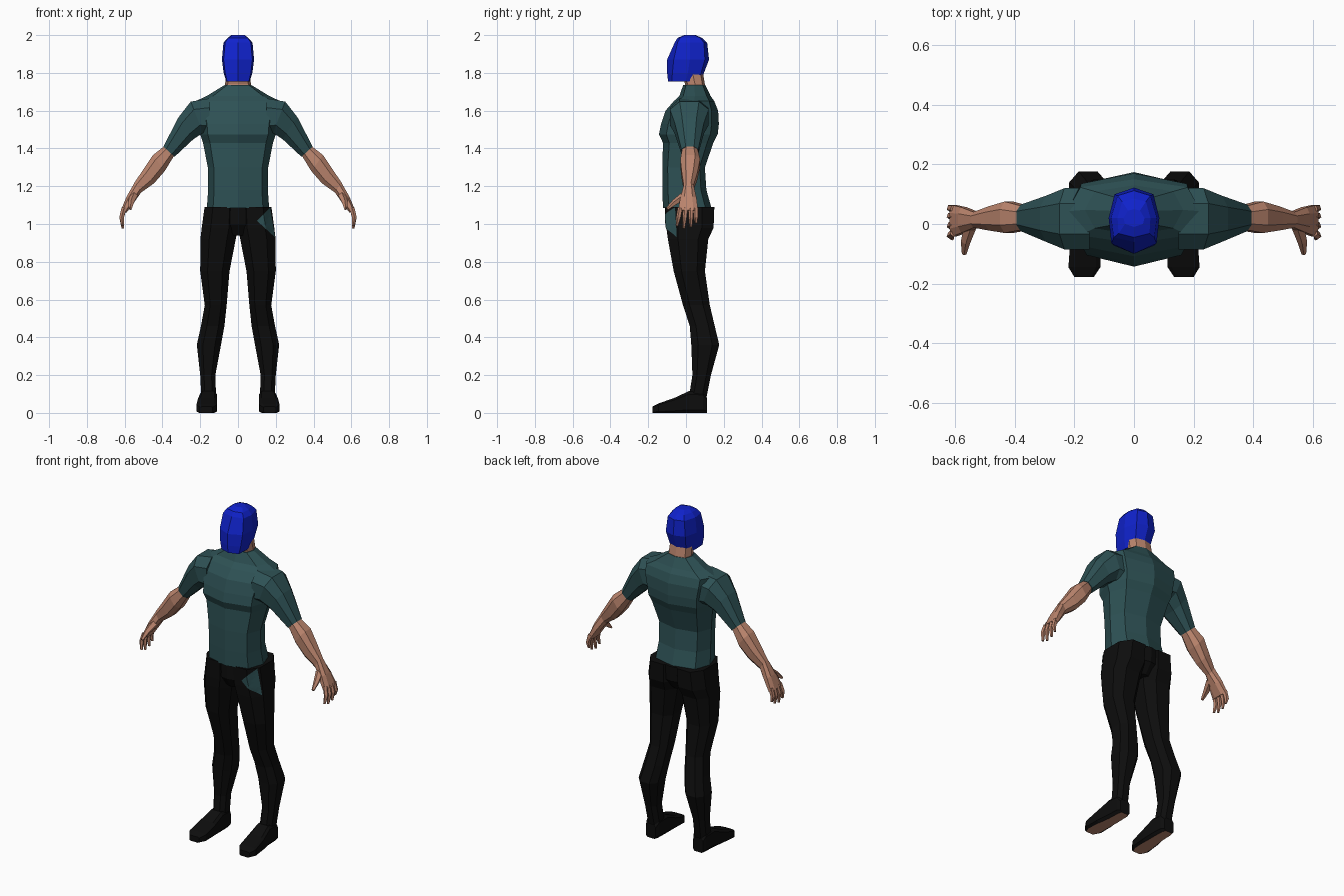
import bpy, bmesh
from math import sin, cos, tau
from mathutils import Vector
from mathutils.bvhtree import BVHTree

cube = bpy.data.objects.get("Cube")
if cube:
    bpy.data.objects.remove(cube)


def material(name, rgb):
    m = bpy.data.materials.new(name)
    m.use_nodes = True
    m.diffuse_color = (*rgb, 1)
    m.node_tree.nodes["Principled BSDF"].inputs["Base Color"].default_value = (*rgb, 1)
    return m


SKIN = material("skin", (0.5, 0.235, 0.155))
TEAL = material("teal_cloth", (0.027, 0.083, 0.09))
BLACK = material("black_cloth", (0.004, 0.004, 0.004))
BLUE = material("blue_mask", (0.005, 0.016, 0.6))


def finish(bm, name, mats):
    me = bpy.data.meshes.new(name)
    bm.to_mesh(me)
    bm.free()
    for m in mats:
        me.materials.append(m)
    ob = bpy.data.objects.new(name, me)
    bpy.context.collection.objects.link(ob)
    return ob


def loft(name, rings, mats, rule=None, side=1):
    """Skin a list of closed rings, cap the ends, mirror in x when side is -1."""
    bm = bmesh.new()
    rows = [[bm.verts.new((p[0] * side, p[1], p[2])) for p in r] for r in rings]
    n = len(rows[0])
    for i in range(len(rows) - 1):
        for j in range(n):
            k = (j + 1) % n
            f = bm.faces.new((rows[i][j], rows[i][k], rows[i + 1][k], rows[i + 1][j]))
            f.tag = j in (0, n - 1) and i < len(rows) - 2
    bm.faces.new(rows[0])
    bm.faces.new(rows[-1])
    bmesh.ops.recalc_face_normals(bm, faces=bm.faces)
    if rule:
        for f in bm.faces:
            f.material_index = int(rule(f))
    return finish(bm, name, mats)


def half_ring(z, pts):
    """Outline given from front centre to back centre, mirrored across x."""
    return [(x, y, z) for x, y in pts] + [(-x, y, z) for x, y in pts[-2:0:-1]]


def body_ring(z, w, yf, yb, a=0.8, b=0.75):
    mid = (yf + yb) / 2
    h = (yb - yf) / 2 * b
    return half_ring(z, [(0, yf), (w * a, mid - h), (w, mid), (w * a, mid + h), (0, yb)])


def oct_ring(c, u, v, k=0.5):
    c, u, v = Vector(c), Vector(u), Vector(v)
    shape = [(-k, -1), (k, -1), (1, -k), (1, k), (k, 1), (-k, 1), (-1, k), (-1, -k)]
    return [c + u * a + v * b for a, b in shape]


def limb_ring(p, q, yf, yb, k=0.5):
    """Ring spanning p to q in the xz plane and yf to yb in depth."""
    c = ((p[0] + q[0]) / 2, (yf + yb) / 2, (p[1] + q[1]) / 2)
    return oct_ring(c, ((q[0] - p[0]) / 2, 0, (q[1] - p[1]) / 2), (0, (yb - yf) / 2, 0), k)


def tube(name, path, radii, side):
    path = [Vector(p) for p in path]
    d = (path[-1] - path[0]).normalized()
    u = d.cross(Vector((1, 0, 0))).normalized()
    v = d.cross(u)
    rings = [[p + u * r * cos(tau * i / 5) + v * r * sin(tau * i / 5) for i in range(5)]
             for p, r in zip(path, radii)]
    loft(name, rings, [SKIN], side=side)


# Head with the blue face mask on its front facets
loft("head", [
    half_ring(1.755, [(0, -.095), (.058, -.075), (.062, 0), (.05, .065), (0, .08)]),
    half_ring(1.80, [(0, -.1), (.068, -.072), (.076, .01), (.055, .08), (0, .095)]),
    half_ring(1.87, [(0, -.1), (.076, -.065), (.085, .02), (.065, .1), (0, .122)]),
    half_ring(1.96, [(0, -.06), (.068, -.045), (.077, .02), (.055, .095), (0, .112)]),
    half_ring(1.985, [(0, -.045), (.052, -.032), (.055, .02), (.04, .075), (0, .085)]),
    half_ring(2.0, [(0, -.01), (.03, 0), (.035, .02), (.02, .045), (0, .05)]),
], [SKIN, BLUE], rule=lambda f: f.tag)

loft("neck", [body_ring(1.68, .07, -.01, .1), body_ring(1.74, .068, -.005, .1),
              body_ring(1.8, .065, -.02, .09)], [SKIN])

# Shirt body, from hem to collar
loft("shirt_body", [body_ring(*r) for r in [
    (1.085, .165, -.122, .135), (1.18, .158, -.125, .108), (1.3, .16, -.125, .1),
    (1.43, .185, -.122, .145), (1.475, .2, -.143, .168), (1.53, .205, -.132, .174),
    (1.6, .222, -.108, .17), (1.65, .225, -.065, .15), (1.678, .165, -.035, .13),
    (1.735, .072, -.015, .103)]], [TEAL])

# Trouser seat joining the legs
loft("trouser_seat", [body_ring(*r) for r in [
    (1.09, .175, -.112, .15), (1.0, .18, -.108, .145), (.94, .08, -.07, .1)]], [BLACK])

legs = {}
for side, label in ((1, "left"), (-1, "right")):
    # Sleeve and forearm
    loft(label + "_sleeve", [limb_ring(*r) for r in [
        ((.15, 1.665), (.15, 1.47), -.085, .12),
        ((.25, 1.648), (.185, 1.482), -.085, .12),
        ((.315, 1.565), (.235, 1.45), -.06, .095),
        ((.395, 1.41), (.336, 1.356), -.024, .065)]], [TEAL], side=side)
    loft(label + "_forearm", [limb_ring(*r) for r in [
        ((.38, 1.42), (.33, 1.375), -.018, .058),
        ((.45, 1.365), (.388, 1.28), -.03, .075),
        ((.5, 1.29), (.445, 1.215), -.022, .06),
        ((.548, 1.22), (.515, 1.165), -.012, .04)]], [SKIN], side=side)
    # Hand
    loft(label + "_palm", [limb_ring(*r) for r in [
        ((.546, 1.222), (.513, 1.167), -.012, .04),
        ((.59, 1.145), (.55, 1.115), -.03, .056),
        ((.619, 1.075), (.59, 1.06), -.042, .064)]], [SKIN], side=side)
    fingers = [("index", -.03, -.048, .99), ("middle", -.001, -.012, .977),
               ("ring", .027, .026, .985), ("little", .051, .054, 1.005)]
    for finger, y, tip_y, tip_z in fingers:
        tube(f"{label}_{finger}_finger",
             [(.603, y, 1.085), (.616, (y + tip_y) / 2, 1.035), (.61, tip_y, tip_z)],
             (.014, .013, .007), side)
    tube(label + "_thumb", [(.55, -.008, 1.15), (.565, -.058, 1.115), (.57, -.1, 1.08)],
         (.022, .017, .008), side)
    # Leg
    legs[label] = loft(label + "_leg", [limb_ring((xi, z), (xo, z), yf, yb)
        for z, xi, xo, yf, yb in [
            (1.09, .0, .177, -.108, .15), (.98, .0, .192, -.104, .146),
            (.92, .012, .199, -.096, .118), (.75, .045, .2, -.065, .1),
            (.57, .06, .176, -.016, .126), (.46, .072, .196, .02, .152),
            (.36, .09, .218, .028, .176), (.2, .12, .2, .034, .132),
            (.08, .116, .194, .015, .108)]], [BLACK], side=side)
    # Shoe with a skin-toned sole
    loft(label + "_shoe", [oct_ring(((xi + xo) / 2, y, h / 2), ((xo - xi) / 2, 0, 0),
                                    (0, 0, h / 2), .72)
        for y, xi, xo, h in [
            (.11, .125, .19, .08), (.09, .115, .198, .11), (.015, .112, .202, .115),
            (-.06, .11, .214, .08), (-.145, .113, .22, .05), (-.178, .135, .2, .034)]],
        [BLACK, SKIN], rule=lambda f: f.normal.z < -.9, side=side)

# Triangular teal patch wrapped onto the left hip
leg = legs["left"].data
tree = BVHTree.FromPolygons([v.co for v in leg.vertices], [p.vertices for p in leg.polygons])
a, b, c = Vector((.1, 0, 1.017)), Vector((.17, 0, 1.088)), Vector((.196, 0, .93))
bm = bmesh.new()
N = 8
grid = {}
for i in range(N + 1):
    for j in range(N + 1 - i):
        p = a + (b - a) * i / N + (c - a) * j / N
        hit = tree.ray_cast(Vector((p.x, -1, p.z)), Vector((0, 1, 0)))[0]
        p.y = (hit.y if hit else -.04) - .005
        grid[i, j] = bm.verts.new(p)
for i in range(N):
    for j in range(N - i):
        bm.faces.new((grid[i, j], grid[i, j + 1], grid[i + 1, j]))
        if (i + 1, j + 1) in grid:
            bm.faces.new((grid[i + 1, j], grid[i, j + 1], grid[i + 1, j + 1]))
bmesh.ops.recalc_face_normals(bm, faces=bm.faces)
if sum(f.normal.y for f in bm.faces) > 0:
    bmesh.ops.reverse_faces(bm, faces=bm.faces)
finish(bm, "hip_patch", [TEAL])
